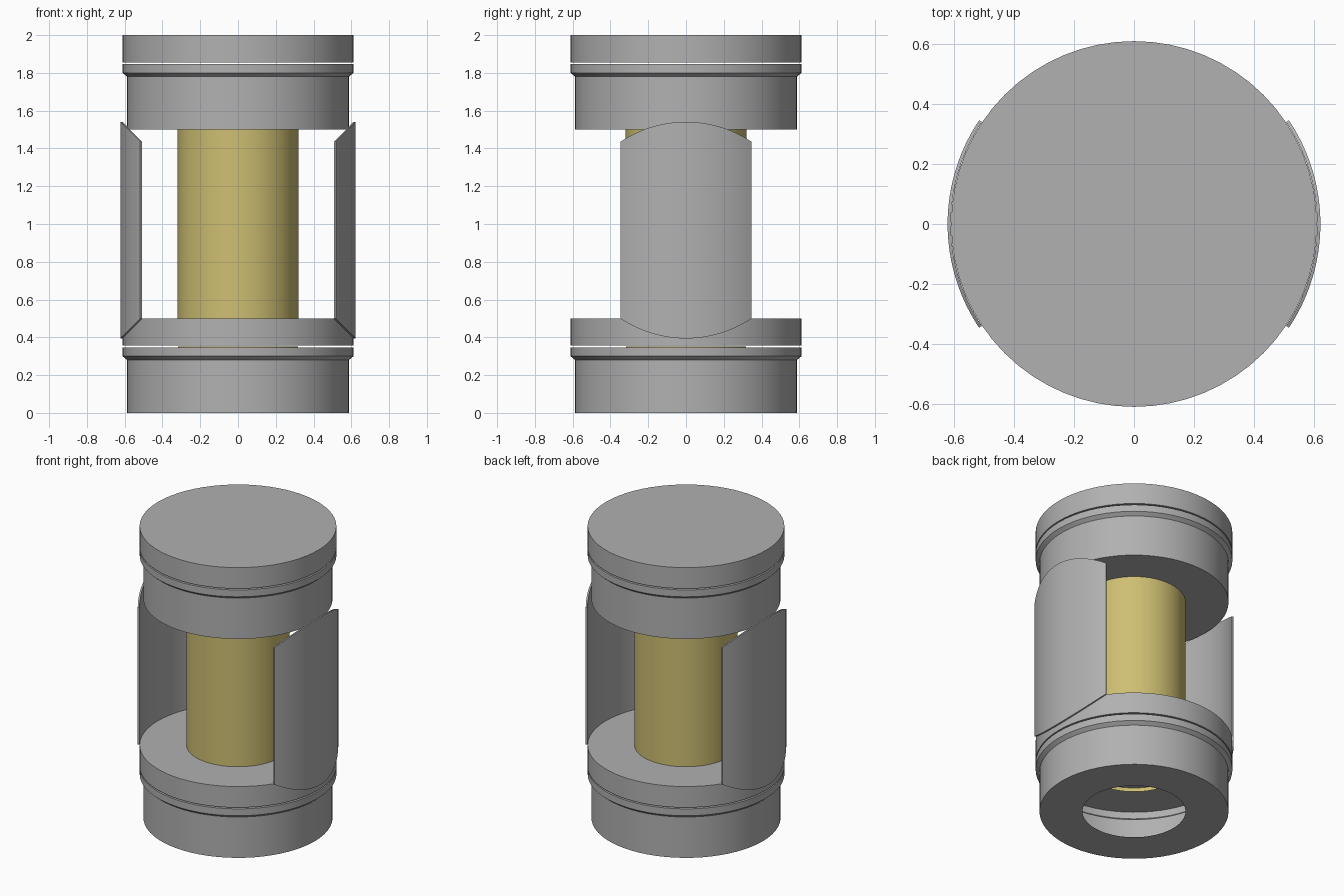
import bpy, bmesh, math

if "Cube" in bpy.data.objects:
    bpy.data.objects.remove(bpy.data.objects["Cube"])

SEGMENTS = 64


def material(name, color):
    mat = bpy.data.materials.new(name)
    mat.diffuse_color = color
    mat.use_nodes = True
    mat.node_tree.nodes["Principled BSDF"].inputs["Base Color"].default_value = mat.diffuse_color
    return mat


grey = material("grey", (0.44, 0.44, 0.44, 1))
gold = material("gold", (0.62, 0.52, 0.17, 1))


def finish(name, bm, mat):
    mesh = bpy.data.meshes.new(name)
    bm.to_mesh(mesh)
    bm.free()
    mesh.materials.append(mat)
    obj = bpy.data.objects.new(name, mesh)
    bpy.context.collection.objects.link(obj)
    bpy.ops.object.select_all(action='DESELECT')
    obj.select_set(True)
    bpy.context.view_layer.objects.active = obj
    bpy.ops.object.shade_smooth_by_angle(angle=math.radians(30))
    return obj


def revolve(name, profile, z=0.0, mat=grey):
    """Spin an (r, z) profile, listed bottom to top, around the z axis."""
    bm = bmesh.new()
    rings = []
    for r, h in profile:
        rings.append([bm.verts.new((r * math.cos(a), r * math.sin(a), z + h))
                      for a in (2 * math.pi * j / SEGMENTS for j in range(SEGMENTS))])
    for low, high in zip(rings, rings[1:]):
        for j in range(SEGMENTS):
            k = (j + 1) % SEGMENTS
            bm.faces.new((low[j], low[k], high[k], high[j]))
    bmesh.ops.remove_doubles(bm, verts=bm.verts, dist=1e-5)
    return finish(name, bm, mat)


def side_panel(name, side):
    """Curved plate whose ends are cut on a 45 degree slope."""
    inner, outer, half, steps = 0.612, 0.623, math.radians(33.8), 24
    bm = bmesh.new()
    sections = []
    for i in range(steps + 1):
        a = -half + 2 * half * i / steps
        x = outer * math.cos(a)
        bottom, top = 1.017 - x, 0.918 + x
        sections.append([bm.verts.new((side * r * math.cos(a), r * math.sin(a), z))
                         for r, z in ((inner, bottom), (outer, bottom),
                                      (outer, top), (inner, top))])
    for s, t in zip(sections, sections[1:]):
        for j in range(4):
            k = (j + 1) % 4
            bm.faces.new((s[j], s[k], t[k], t[j]))
    bm.faces.new(sections[0])
    bm.faces.new(sections[-1])
    bmesh.ops.recalc_face_normals(bm, faces=bm.faces)
    return finish(name, bm, grey)


# End modules: a hollow chamfered cup with a disc floating just above it
for label, z in (("lower", 0.0), ("upper", 1.5)):
    revolve(label + "_cup", [(0.32, 0), (0.587, 0), (0.587, 0.28),
                             (0.611, 0.30), (0.611, 0.347), (0.32, 0.347)], z)
    revolve(label + "_disc", [(0, 0.356), (0.611, 0.356), (0.611, 0.5), (0, 0.5)], z)

# Gold core and the thin gold rim in the lower gap
revolve("core_tube", [(0.32, 0.5), (0.32, 1.5)], mat=gold)
revolve("core_rim", [(0.318, 0.325), (0.318, 0.352)], mat=gold)

# Side panels
side_panel("right_panel", 1)
side_panel("left_panel", -1)
